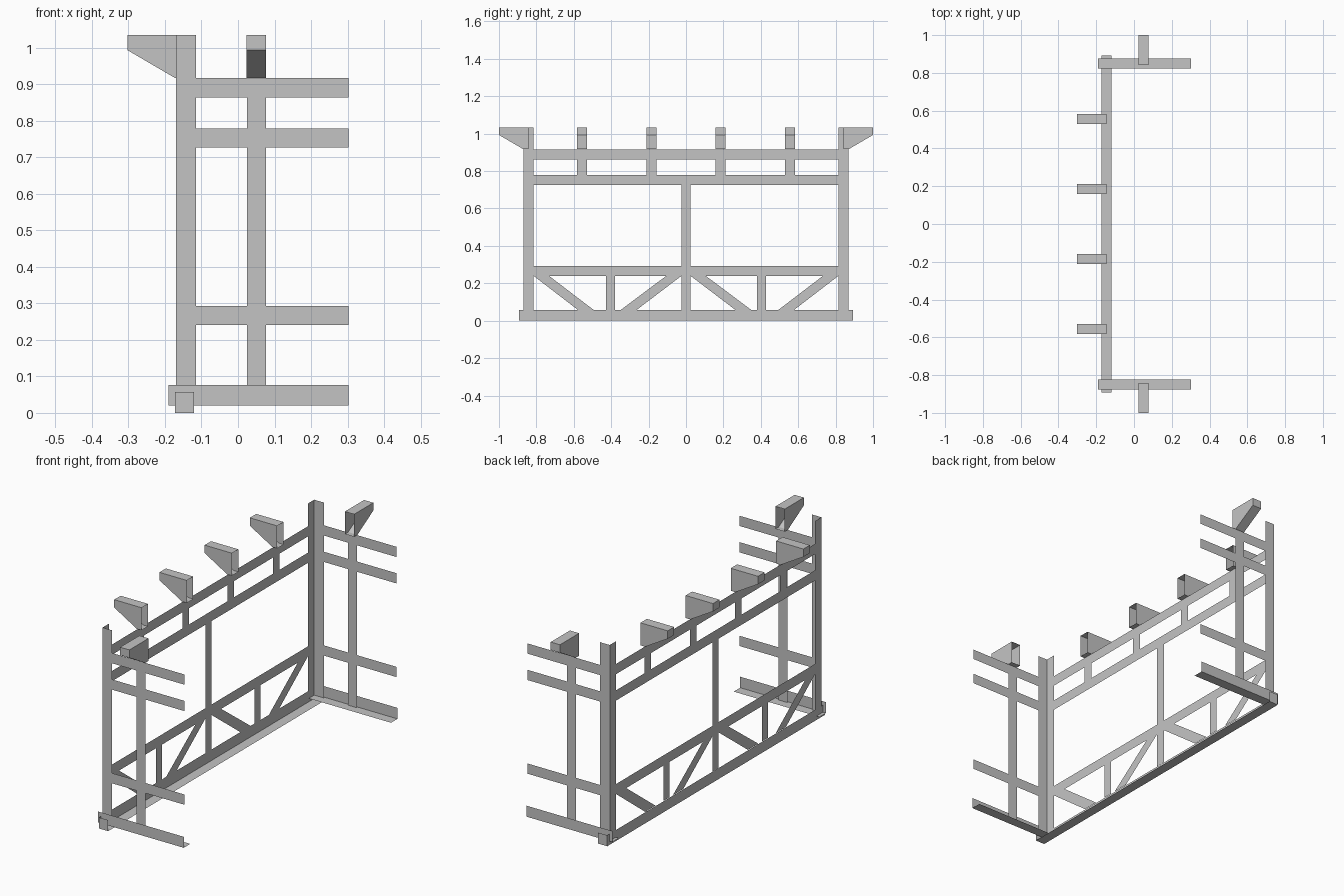
import bpy
import bmesh
from mathutils import Vector

if "Cube" in bpy.data.objects:
    bpy.data.objects.remove(bpy.data.objects["Cube"], do_unlink=True)

steel = bpy.data.materials.new("grey steel")
steel.use_nodes = True
grey = (0.55, 0.55, 0.55, 1)
steel.diffuse_color = grey
steel.node_tree.nodes["Principled BSDF"].inputs["Base Color"].default_value = grey

WALL_X, END_Y = -0.17, 0.868      # planes of the long wall and the end frames
W = 0.053                         # width of the steel sections
TOP = 1.034
RAILS = (0.24, 0.726, 0.863)      # lower edges of the horizontal rails


def make(name, polygons):
    """Object from a list of polygons, each a list of 3D points."""
    bm = bmesh.new()
    for points in polygons:
        bm.faces.new([bm.verts.new(Vector(p)) for p in points])
    bmesh.ops.remove_doubles(bm, verts=bm.verts, dist=0.0005)
    mesh = bpy.data.meshes.new(name)
    bm.to_mesh(mesh)
    bm.free()
    mesh.materials.append(steel)
    obj = bpy.data.objects.new(name, mesh)
    bpy.context.collection.objects.link(obj)
    return obj


def rect(u0, u1, v0, v1):
    return [(u0, v0), (u1, v0), (u1, v1), (u0, v1)]


def on_wall(shape, x=WALL_X):
    return [(x, u, v) for u, v in shape]


def on_end(shape, y):
    return [(u, y, v) for u, v in shape]


def flat(shape, z):
    return [(u, v, z) for u, v in shape]


def bracket(name, place):
    """Hollow bracket, open at the back; place maps (out, side, z) to 3D."""
    profile = [(0, TOP), (0.157, TOP), (0.157, 0.993), (0.027, 0.917), (0, 0.917)]
    h = W / 2
    faces = [[place(o, s, z) for o, z in profile] for s in (-h, h)]
    for (a, az), (b, bz) in zip(profile, profile[1:]):
        faces.append([place(a, -h, az), place(b, -h, bz), place(b, h, bz), place(a, h, az)])
    obj = make(name, faces)
    bm = bmesh.new()
    bm.from_mesh(obj.data)
    bmesh.ops.recalc_face_normals(bm, faces=bm.faces)
    bm.to_mesh(obj.data)
    bm.free()


# Long wall: horizontal rails and centre post
inner = END_Y - W
for i, z in enumerate(RAILS):
    make(f"wall_rail_{i + 1}", [on_wall(rect(-inner, inner, z, z + W))])
make("wall_centre_post", [on_wall(rect(-0.025, 0.025, 0.055, RAILS[0])),
                          on_wall(rect(-0.025, 0.025, RAILS[0] + W, RAILS[1]))])

# Bottom sill: angle section with square end caps
sill = 0.893
sx = WALL_X - 0.003
make("wall_sill", [on_wall(rect(-sill, sill, 0, 0.057), sx),
                   flat(rect(sx, sx + W, -sill, sill), 0)]
     + [on_end(rect(sx, sx + W, 0, 0.057), y) for y in (-sill, sill)])

for s, side in ((-1, "front"), (1, "back")):
    y = s * END_Y
    # Truss members of the lower wall
    make(f"{side}_truss_post", [on_wall(rect(s * 0.38, s * 0.429, 0.057, 0.24))])
    make(f"{side}_inner_brace", [on_wall([(s * 0.024, 0.24), (s * 0.105, 0.24),
                                          (s * 0.35, 0.057), (s * 0.265, 0.057)])])
    make(f"{side}_outer_brace", [on_wall([(s * 0.733, 0.24), (s * inner, 0.24),
                                          (s * 0.577, 0.057), (s * 0.493, 0.057)])])

    # Short posts between the upper rails and the wall brackets
    for i, d in enumerate((0.185, 0.556)):
        c = s * d
        make(f"{side}_short_post_{i + 1}",
             [on_wall(rect(c - W / 2, c + W / 2, RAILS[1] + W, RAILS[2]))])
        bracket(f"{side}_wall_bracket_{i + 1}",
                lambda o, t, z, c=c: (-0.146 - o, c + t, z))

    # Corner post of angle section
    make(f"{side}_corner_post", [on_wall(rect(s * inner, y, 0.02, TOP)),
                                 on_end(rect(WALL_X, WALL_X + 0.055, 0.02, TOP), y)])

    # End frame: rails, centre post and bottom angle
    x0, x1 = WALL_X + 0.055, 0.302
    for i, z in enumerate(RAILS):
        make(f"{side}_end_rail_{i + 1}", [on_end(rect(x0, x1, z, z + W), y)])
    levels = (0.02,) + RAILS
    make(f"{side}_end_post",
         [on_end(rect(0.024, 0.076, a + (W if a > 0.1 else 0), b), y)
          for a, b in zip(levels, levels[1:])])
    out = s * (END_Y + 0.008)
    make(f"{side}_end_sill", [on_end(rect(-0.19, x1, 0.02, 0.077), out),
                              flat(rect(-0.19, x1, out - s * W, out), 0.02)])
    bracket(f"{side}_end_bracket",
            lambda o, t, z, s=s: (0.05 + t, s * (0.843 + o), z))
